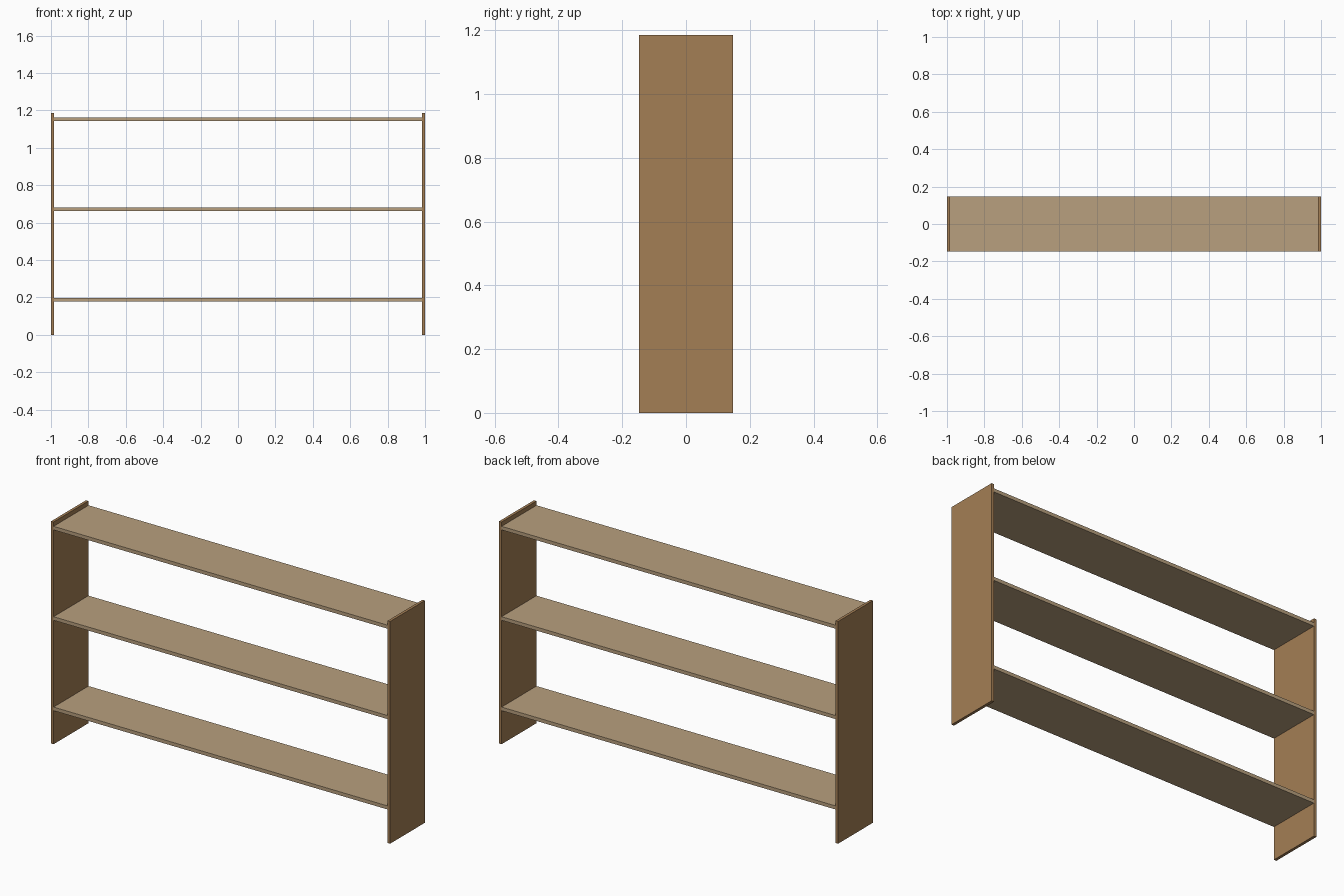
import bpy

if "Cube" in bpy.data.objects:
    bpy.data.objects.remove(bpy.data.objects["Cube"])

W, D, H = 2.0, 0.294, 1.185   # overall size
SIDE_T, SHELF_T = 0.015, 0.019


def material(name, color):
    mat = bpy.data.materials.new(name)
    mat.diffuse_color = (*color, 1)
    mat.use_nodes = True
    mat.node_tree.nodes["Principled BSDF"].inputs["Base Color"].default_value = mat.diffuse_color
    return mat


def board(name, size, center, mat):
    bpy.ops.mesh.primitive_cube_add(size=1, location=center)
    obj = bpy.context.object
    obj.name = name
    obj.scale = size
    bpy.ops.object.transform_apply(location=False, rotation=False, scale=True)
    obj.data.materials.append(mat)
    return obj


side_wood = material("side_wood", (0.37, 0.21, 0.09))
shelf_wood = material("shelf_wood", (0.48, 0.35, 0.21))

# Upright side panels
for name, s in (("left_side_panel", -1), ("right_side_panel", 1)):
    board(name, (SIDE_T, D, H), (s * (W - SIDE_T) / 2, 0, H / 2), side_wood)

# Shelves fitted between the panels, listed by top height
for name, top in (("bottom_shelf", 0.198), ("middle_shelf", 0.68), ("top_shelf", 1.162)):
    board(name, (W - 2 * SIDE_T, D, SHELF_T), (0, 0, top - SHELF_T / 2), shelf_wood)
